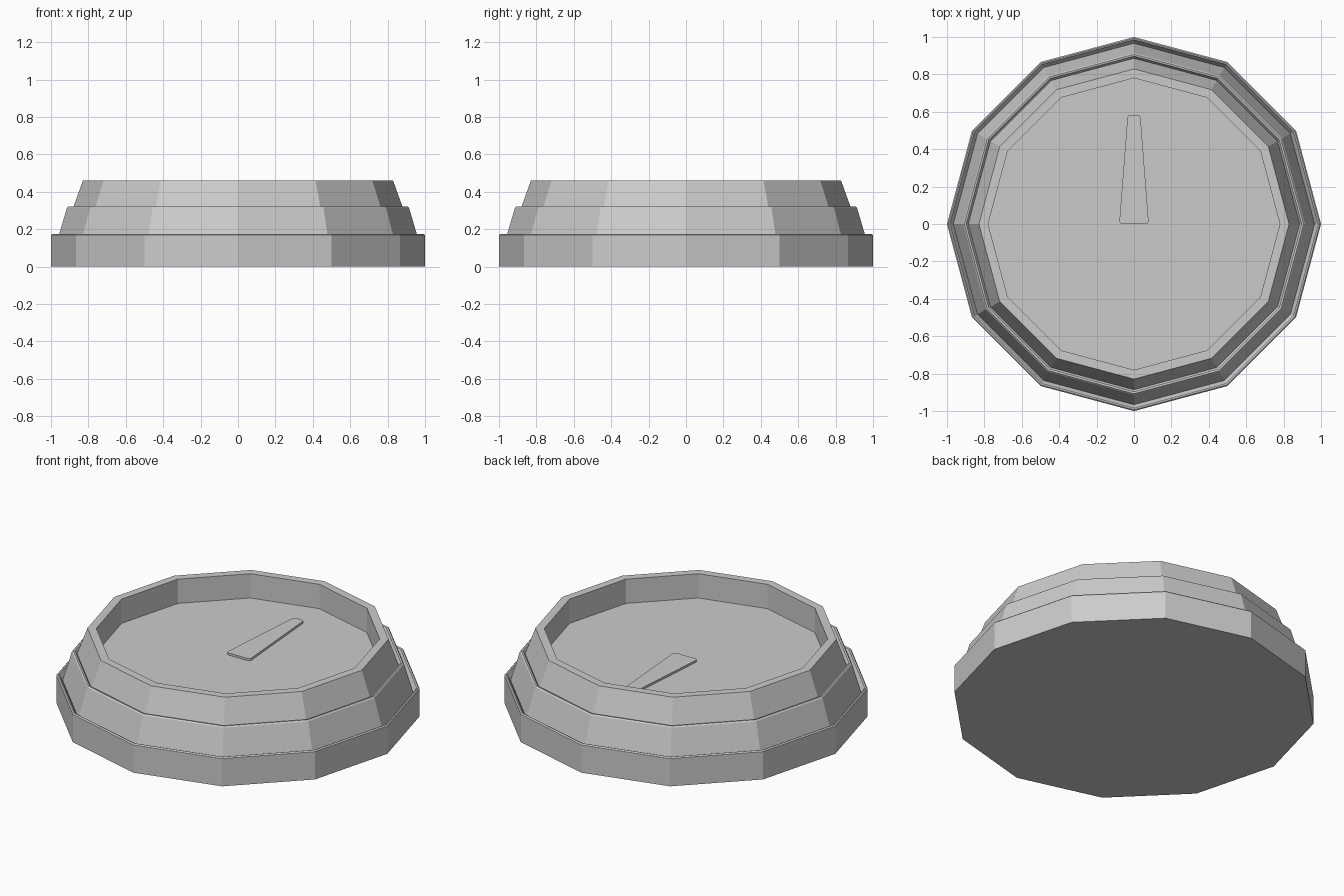
import bpy, bmesh, math

if "Cube" in bpy.data.objects:
    bpy.data.objects.remove(bpy.data.objects["Cube"])

SIDES = 12


def make_object(name, bm):
    bmesh.ops.recalc_face_normals(bm, faces=bm.faces)
    mesh = bpy.data.meshes.new(name)
    bm.to_mesh(mesh)
    bm.free()
    obj = bpy.data.objects.new(name, mesh)
    bpy.context.collection.objects.link(obj)
    return obj


def lathe(name, profile):
    """Turn an (r, z) profile into a capped twelve-sided solid."""
    bm = bmesh.new()
    rings = []
    for r, z in profile:
        rings.append([bm.verts.new((r * math.cos(i * math.tau / SIDES),
                                    r * math.sin(i * math.tau / SIDES), z))
                      for i in range(SIDES)])
    for a, b in zip(rings, rings[1:]):
        for i in range(SIDES):
            j = (i + 1) % SIDES
            bm.faces.new((a[i], a[j], b[j], b[i]))
    bm.faces.new(rings[0])
    bm.faces.new(rings[-1])
    return make_object(name, bm)


# Stepped body: three tiers parted by shallow grooves, with a recessed dial face
lathe("stepped_dial_body", [
    (1.0, 0), (1.0, 0.168), (0.993, 0.175), (0.985, 0.172), (0.966, 0.140),
    (0.914, 0.315), (0.907, 0.322), (0.897, 0.320), (0.886, 0.302),
    (0.829, 0.46), (0.78, 0.46), (0.78, 0.313)])

# Tapered pointer plate with rounded corners lying on the dial face
bm = bmesh.new()
base = bm.faces.new([bm.verts.new((x, y, 0.308)) for x, y in
                     [(-0.079, 0), (0.079, 0), (0.034, 0.584), (-0.034, 0.584)]])
bmesh.ops.bevel(bm, geom=bm.verts[:], offset=0.018, segments=3,
                profile=0.5, affect='VERTICES')
top = bmesh.ops.extrude_face_region(bm, geom=bm.faces[:])
bmesh.ops.translate(bm, vec=(0, 0, 0.018),
                    verts=[g for g in top["geom"] if isinstance(g, bmesh.types.BMVert)])
make_object("pointer", bm)
